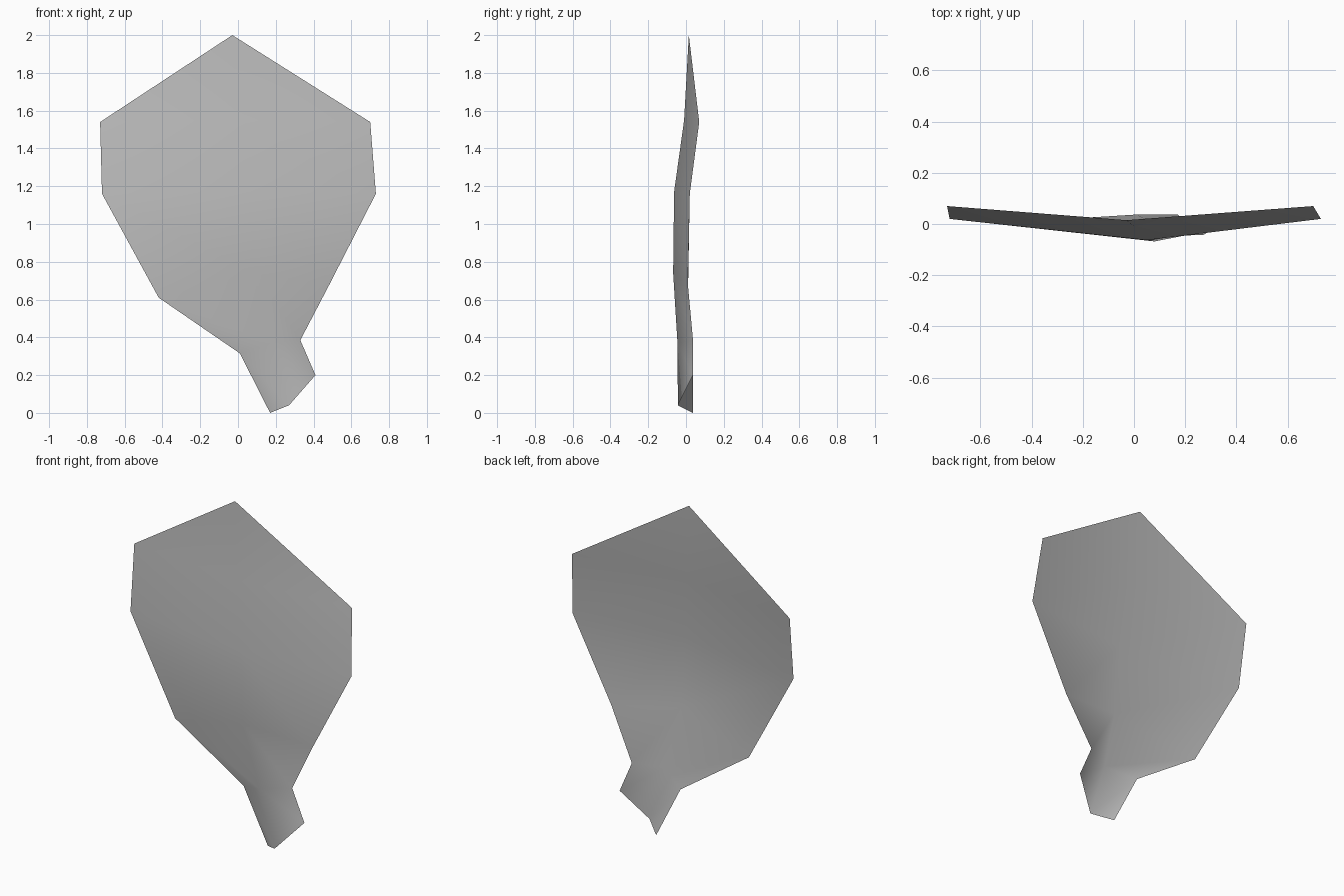
import bpy
import bmesh

cube = bpy.data.objects.get("Cube")
if cube:
    bpy.data.objects.remove(cube, do_unlink=True)

# Leaf colour
mat = bpy.data.materials.new("leaf grey")
mat.use_nodes = True
colour = (0.5, 0.5, 0.5, 1.0)
mat.diffuse_color = colour
mat.node_tree.nodes["Principled BSDF"].inputs["Base Color"].default_value = colour

# Leaf rows from tip to stalk: edge, folded midrib, edge
tip = (-0.03, 0.015, 2.0)
rows = [
    [(-0.73, 0.07, 1.54), (0.0, -0.01, 1.55), (0.70, 0.07, 1.54)],
    [(-0.72, 0.02, 1.16), (0.05, -0.063, 1.17), (0.73, 0.02, 1.16)],
    [(-0.42, 0.01, 0.61), (0.08, -0.068, 0.74), (0.484, 0.01, 0.68)],
    [(0.01, 0.037, 0.315), (0.17, -0.045, 0.37), (0.33, 0.037, 0.385)],
    [(0.17, 0.037, 0.0), (0.27, -0.043, 0.04), (0.41, 0.037, 0.2)],
]

bm = bmesh.new()
tip_vert = bm.verts.new(tip)
grid = [[bm.verts.new(p) for p in row] for row in rows]

# Tip triangles, then blade and stalk quads on both sides of the midrib
for i in range(2):
    bm.faces.new((tip_vert, grid[0][i], grid[0][i + 1]))
for upper, lower in zip(grid, grid[1:]):
    for i in range(2):
        bm.faces.new((upper[i], lower[i], lower[i + 1], upper[i + 1]))
for face in bm.faces:
    face.smooth = True

mesh = bpy.data.meshes.new("leaf")
bm.to_mesh(mesh)
bm.free()
mesh.materials.append(mat)
leaf = bpy.data.objects.new("leaf", mesh)
bpy.context.collection.objects.link(leaf)
